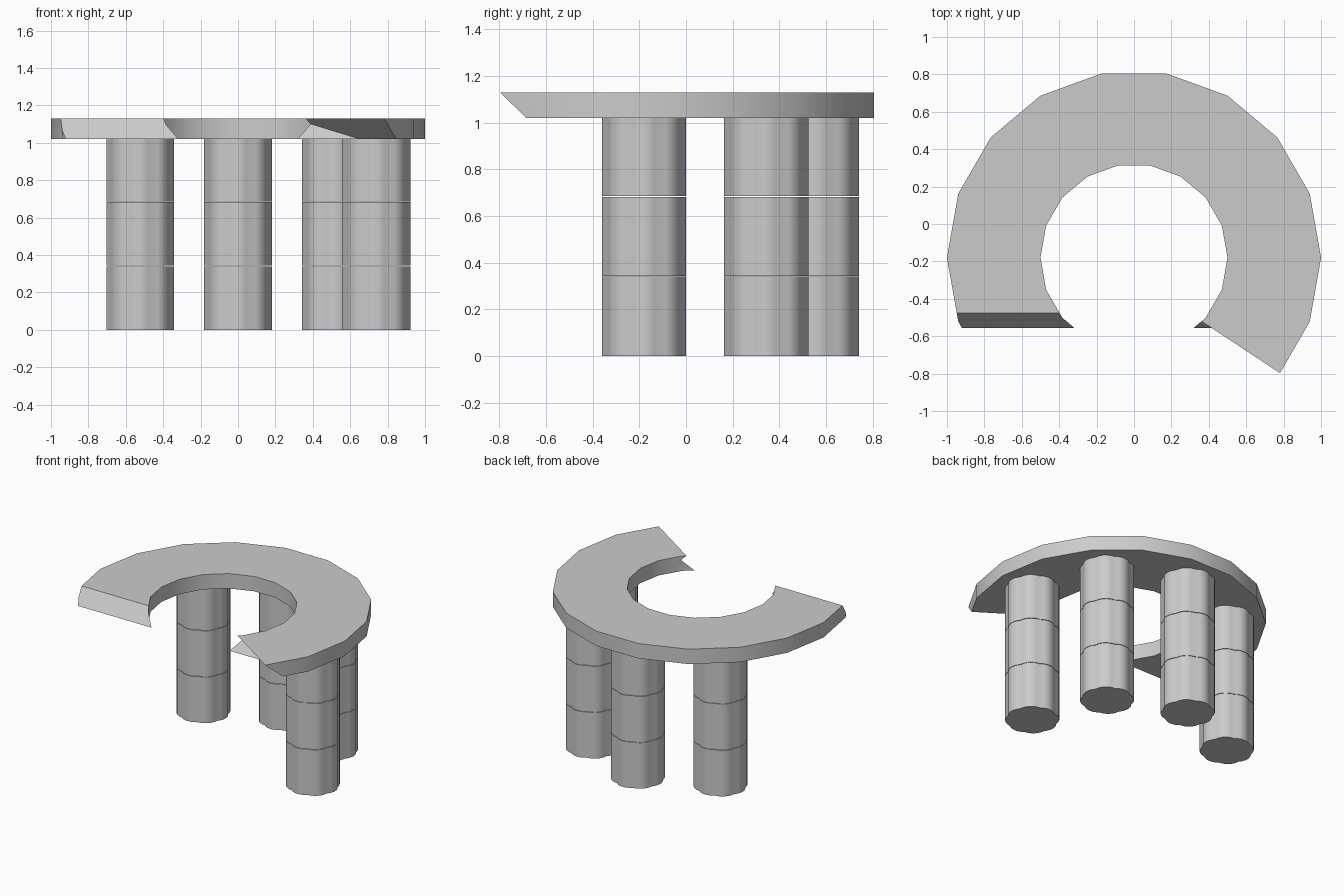
import bpy, bmesh
from math import sin, cos, atan, pi, radians
from mathutils import Vector

if "Cube" in bpy.data.objects:
    bpy.data.objects.remove(bpy.data.objects["Cube"], do_unlink=True)

CENTRE = Vector((0, -0.18, 0))
SLAB_BOTTOM, SLAB_TOP = 1.02, 1.13

stone = bpy.data.materials.new("grey_stone")
stone.use_nodes = True
grey = (0.6, 0.6, 0.6, 1)
stone.diffuse_color = grey
stone.node_tree.nodes["Principled BSDF"].inputs["Base Color"].default_value = grey


def finish(bm, name):
    bmesh.ops.recalc_face_normals(bm, faces=bm.faces)
    mesh = bpy.data.meshes.new(name)
    bm.to_mesh(mesh)
    bm.free()
    mesh.materials.append(stone)
    obj = bpy.data.objects.new(name, mesh)
    bpy.context.collection.objects.link(obj)
    return obj


def smooth(obj):
    bpy.ops.object.select_all(action='DESELECT')
    obj.select_set(True)
    bpy.context.view_layer.objects.active = obj
    bpy.ops.object.shade_smooth_by_angle(angle=radians(30))


def loft(bm, lower, upper):
    """Closed prism between two outlines with equal point counts."""
    a = [bm.verts.new(p) for p in lower]
    b = [bm.verts.new(p) for p in upper]
    bm.faces.new(a[::-1])
    bm.faces.new(b)
    for i in range(len(a)):
        j = (i + 1) % len(a)
        bm.faces.new((a[i], a[j], b[j], b[i]))


# Ring slab: rectangular section spun in 18 steps
bm = bmesh.new()
section = [bm.verts.new((r, CENTRE.y, z)) for r, z in
           ((0.5, SLAB_BOTTOM), (1, SLAB_BOTTOM), (1, SLAB_TOP), (0.5, SLAB_TOP))]
edges = [bm.edges.new((section[i], section[(i + 1) % 4])) for i in range(4)]
bmesh.ops.spin(bm, geom=section + edges, cent=CENTRE, axis=(0, 0, 1),
               angle=2 * pi, steps=18, use_merge=True)
bmesh.ops.remove_doubles(bm, verts=bm.verts, dist=0.0005)
slab = finish(bm, "ring_slab")


# Wedge that breaks open the front, with two slanted faces
def wedge_outline(z):
    t = (z - SLAB_BOTTOM) / (SLAB_TOP - SLAB_BOTTOM)
    back_y = -0.555 + 0.08 * t
    slope = -0.66
    at_zero = -0.126 - 0.156 * t      # height of the right-hand cut line at x = 0
    far_x = 2.5
    return [(-2, back_y, z), (-2, -3, z), (far_x, -3, z),
            (far_x, at_zero + slope * far_x, z),
            ((back_y - at_zero) / slope, back_y, z)]


bm = bmesh.new()
loft(bm, wedge_outline(SLAB_BOTTOM - 0.03), wedge_outline(SLAB_TOP + 0.03))
cutter = finish(bm, "gap_cutter")
cutter.hide_render = True
cut = slab.modifiers.new("gap", 'BOOLEAN')
cut.operation = 'DIFFERENCE'
cut.solver = 'EXACT'
cut.object = cutter
bpy.context.view_layer.objects.active = slab
bpy.ops.object.modifier_apply(modifier=cut.name)
bpy.data.objects.remove(cutter, do_unlink=True)
smooth(slab)


# Columns: three stacked drums with eight rounded lobes
def lobed_outline(crease=0.17, peak=0.182, lobes=8, steps=5):
    half = pi / lobes
    chord, rise = crease * sin(half), peak - crease * cos(half)
    sweep = 2 * atan(rise / chord)
    radius = chord / sin(sweep)
    points = []
    for k in range(lobes):
        for s in range(steps):
            a = sweep * (2 * s / steps - 1)
            x, y = peak - radius + radius * cos(a), radius * sin(a)
            turn = 2 * half * k
            points.append(Vector((x * cos(turn) - y * sin(turn),
                                  x * sin(turn) + y * cos(turn), 0)))
    return points


outline = lobed_outline()
pitch, joint = 0.3425, 0.003
for name, angle in (("left_column", 0), ("back_left_column", 45),
                    ("back_column", 90), ("back_right_column", 135)):
    a = radians(angle)
    foot = CENTRE + 0.74 * Vector((cos(a), sin(a), 0))
    bm = bmesh.new()
    for level in range(3):
        low = foot + Vector((0, 0, level * pitch))
        high = low + Vector((0, 0, pitch - joint))
        loft(bm, [low + p for p in outline], [high + p for p in outline])
    smooth(finish(bm, name))
